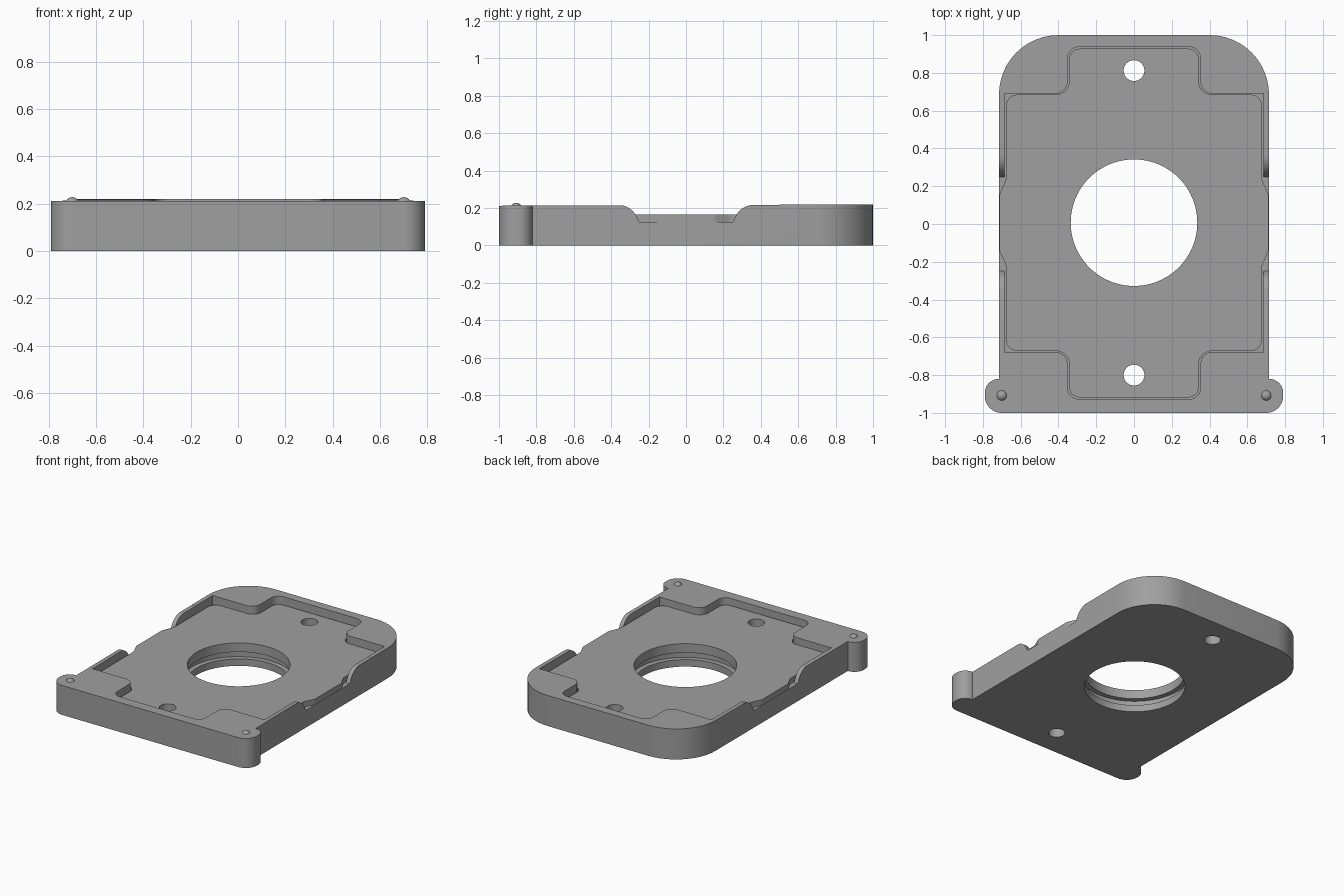
import bpy, bmesh, math
from mathutils import Vector

cube = bpy.data.objects.get("Cube")
if cube:
    bpy.data.objects.remove(cube, do_unlink=True)

grey = bpy.data.materials.new("plain grey")
grey.use_nodes = True
grey.diffuse_color = (0.35, 0.35, 0.35, 1)
grey.node_tree.nodes["Principled BSDF"].inputs["Base Color"].default_value = (0.35, 0.35, 0.35, 1)


def rounded(corners, steps=12):
    """Outline from (x, y, radius) corners, each filleted by an arc."""
    out = []
    for i, (x, y, r) in enumerate(corners):
        p = Vector((x, y))
        if r == 0:
            out.append(p)
            continue
        a = (Vector(corners[i - 1][:2]) - p).normalized()
        b = (Vector(corners[(i + 1) % len(corners)][:2]) - p).normalized()
        half = a.angle(b) / 2
        centre = p + (a + b).normalized() * r / math.sin(half)
        start = p + a * r / math.tan(half) - centre
        end = p + b * r / math.tan(half) - centre
        sweep = start.angle(end)
        for k in range(steps + 1):
            t = k / steps
            out.append(centre + (start * math.sin((1 - t) * sweep)
                                 + end * math.sin(t * sweep)) / math.sin(sweep))
    return out


def symmetric(half):
    return rounded(half + [(-x, y, r) for x, y, r in reversed(half)])


def prism(name, outline, low, high, place=lambda p, h: (p.x, p.y, h)):
    """Extrude an outline between two heights."""
    bm = bmesh.new()
    rings = [[bm.verts.new(place(p, h)) for p in outline] for h in (low, high)]
    bm.faces.new(rings[0])
    bm.faces.new(rings[1])
    n = len(outline)
    for i in range(n):
        j = (i + 1) % n
        bm.faces.new((rings[0][i], rings[0][j], rings[1][j], rings[1][i]))
    bmesh.ops.recalc_face_normals(bm, faces=bm.faces)
    return finish(name, bm)


def finish(name, bm):
    mesh = bpy.data.meshes.new(name)
    bm.to_mesh(mesh)
    bm.free()
    mesh.materials.append(grey)
    obj = bpy.data.objects.new(name, mesh)
    bpy.context.collection.objects.link(obj)
    return obj


def disc(name, y, radius, low, high, sides=96):
    ring = [Vector((radius * math.cos(2 * math.pi * i / sides),
                    y + radius * math.sin(2 * math.pi * i / sides))) for i in range(sides)]
    return prism(name, ring, low, high)


def select(obj):
    bpy.ops.object.select_all(action='DESELECT')
    obj.select_set(True)
    bpy.context.view_layer.objects.active = obj


def carve(obj, cutters):
    for cutter in cutters:
        select(obj)
        mod = obj.modifiers.new("cut", 'BOOLEAN')
        mod.operation = 'DIFFERENCE'
        mod.solver = 'EXACT'
        mod.object = cutter
        bpy.ops.object.modifier_apply(modifier=mod.name)
        bpy.data.objects.remove(cutter, do_unlink=True)


def smooth(obj):
    select(obj)
    bpy.ops.object.shade_smooth_by_angle(angle=math.radians(30))


def holes():
    return [disc("bore_cutter", 0.007, 0.335, -0.1, 0.4),
            disc("back_hole_cutter", 0.812, 0.055, -0.1, 0.4, 48),
            disc("front_hole_cutter", -0.8, 0.055, -0.1, 0.4, 48)]


FLOOR = 0.125

# Outer tray with rounded back corners, front ears and a slightly sloping rim
tray = prism("tray", symmetric([(0.79, -1, 0.09), (0.79, -0.82, 0.074), (0.715, -0.82, 0),
                                (0.715, 1, 0.315)]), 0, 0.2)
for v in tray.data.vertices:
    if v.co.z > 0.1:
        v.co.z = 0.216 + 0.004 * v.co.y

# Pocket, flared side notches, holes and the groove inside the bore
pocket = prism("pocket_cutter", symmetric([
    (0.352, -0.927, 0.06), (0.352, -0.677, 0.065), (0.685, -0.677, 0),
    (0.685, 0.69, 0), (0.352, 0.69, 0.065), (0.352, 0.937, 0.06)]), FLOOR, 0.4)
notch_half = [(0.25, FLOOR, 0), (0.295, 0.217, 0.11), (0.5, 0.217, 0), (0.5, 0.4, 0)]
notch = prism("notch_cutter", symmetric(notch_half), -1, 1, lambda p, h: (h, p.x, p.y))
groove = disc("groove_cutter", 0.007, 0.37, 0.05, 0.1)
carve(tray, [pocket, notch] + holes() + [groove])
smooth(tray)

# Raised floor plate, bulging out through the side notches
plate = prism("floor_plate", symmetric([
    (0.343, -0.918, 0.055), (0.343, -0.672, 0.07), (0.677, -0.672, 0.06),
    (0.677, -0.22, 0.05), (0.713, -0.14, 0.04), (0.713, 0.155, 0.04),
    (0.677, 0.235, 0.05), (0.677, 0.685, 0.06), (0.343, 0.685, 0.07),
    (0.343, 0.928, 0.055)]), FLOOR, 0.165)
carve(plate, holes())
smooth(plate)

# Small domes on the ears
for side, x in (("left", 0.7), ("right", -0.7)):
    bm = bmesh.new()
    bmesh.ops.create_uvsphere(bm, u_segments=24, v_segments=12, radius=0.03)
    dome = finish(side + "_dome", bm)
    dome.location = (x, -0.908, 0.198)
    smooth(dome)
